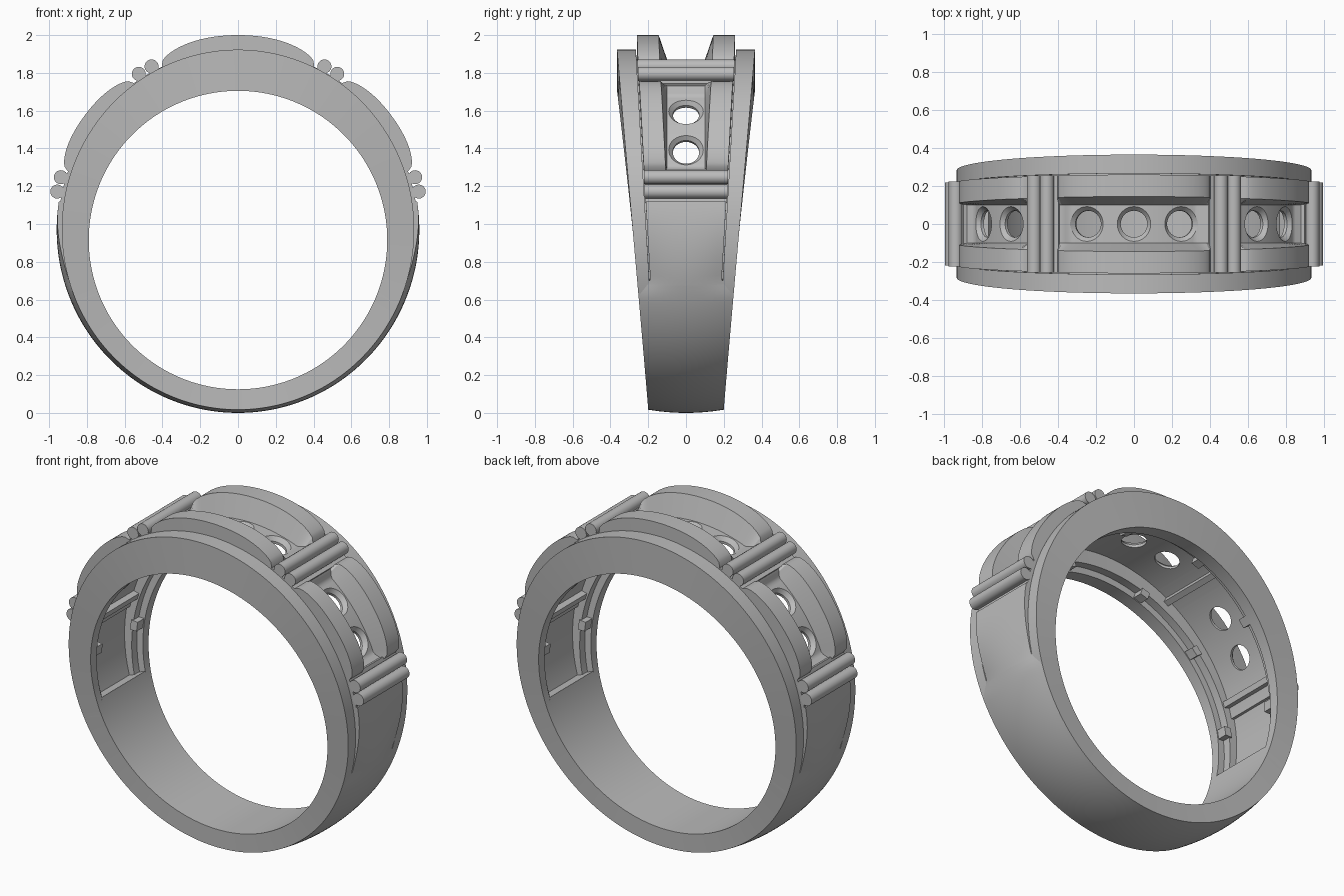
import bpy, bmesh, math
from mathutils import Vector, Matrix

if "Cube" in bpy.data.objects:
    bpy.data.objects.remove(bpy.data.objects["Cube"], do_unlink=True)

metal = bpy.data.materials.new("grey_metal")
metal.use_nodes = True
grey = (0.5, 0.5, 0.5, 1)
metal.diffuse_color = grey
metal.node_tree.nodes["Principled BSDF"].inputs["Base Color"].default_value = grey

CZ = 0.97          # hub height; angles run in degrees from the top
POCKET_END = 108   # where the hollow inside of the ring stops


def polar(t, y, r):
    a = math.radians(t)
    return Vector((r * math.sin(a), y, CZ + r * math.cos(a)))


def ellipse(t, rx, rz):
    a = math.radians(t)
    return 1 / math.hypot(math.sin(a) / rx, math.cos(a) / rz)


def inner(t):      # finger hole, slightly below the hub
    a = math.radians(t)
    return -0.055 * math.cos(a) + math.sqrt(0.79 ** 2 - (0.055 * math.sin(a)) ** 2)


def rail_out(t):
    return ellipse(t, 0.933, 0.953)


def height(t):
    return CZ + 0.95 * math.cos(math.radians(t))


def ring_half(t):  # tapered overall half width
    return 0.198 + 0.087 * height(t)


def band_half(t):  # half width of the raised centre band
    return 0.19 + 0.058 * (height(t) - 0.72)


def smooth(x):
    x = min(1, max(0, x))
    return x * x * (3 - 2 * x)


def finish(bm, name, angle=30):
    bmesh.ops.recalc_face_normals(bm, faces=bm.faces)
    me = bpy.data.meshes.new(name)
    bm.to_mesh(me)
    bm.free()
    ob = bpy.data.objects.new(name, me)
    bpy.context.collection.objects.link(ob)
    me.materials.append(metal)
    shade(ob, angle)
    return ob


def shade(ob, angle=30):
    bpy.ops.object.select_all(action='DESELECT')
    ob.select_set(True)
    bpy.context.view_layer.objects.active = ob
    bpy.ops.object.shade_smooth_by_angle(angle=math.radians(angle))


def sweep(name, t0, t1, section, step=1.5):
    """Sweep a closed (y, r) section, which may vary with angle, from t0 to t1."""
    bm = bmesh.new()
    n = max(2, round((t1 - t0) / step))
    rows = []
    for i in range(n + 1):
        t = t0 + (t1 - t0) * i / n
        rows.append([bm.verts.new(polar(t, y, r)) for y, r in section(t)])
    for a, b in zip(rows, rows[1:]):
        for j in range(len(a)):
            k = (j + 1) % len(a)
            bm.faces.new((a[j], a[k], b[k], b[j]))
    bm.faces.new(rows[0])
    bm.faces.new(rows[-1])
    return finish(bm, name)


# Side rails with an inner ledge that faces the hollow
def rail_section(side):
    def section(t):
        w, b, i, o = ring_half(t), band_half(t), inner(t), rail_out(t)
        pts = [(w, i), (w, o), (b + 0.006, o), (b + 0.006, o - 0.03),
               (b - 0.03, o - 0.03), (b - 0.03, i + 0.04), (b + 0.02, i + 0.04), (b + 0.02, i)]
        return [(side * y, r) for y, r in pts]
    return section


for side, label in ((-1, "front"), (1, "back")):
    sweep(label + "_rail", -115, 115, rail_section(side))


# Solid domed band: shoulders over a pocket, then the full-width lower shank
def band_section(floor):
    def section(t):
        s = abs(t) if t <= 180 else 360 - t
        blend = smooth((s - 106) / 7)
        w = band_half(t) + (ring_half(t) - band_half(t)) * blend
        top = ellipse(t, 0.96, 0.97)
        drop = (top - rail_out(t)) * smooth((s - 82) / 26)
        pts = [(w * u / 6, top - drop * (u / 6) ** 2) for u in range(-6, 7)]
        base = floor or inner(t)
        return pts + [(w, base), (-w, base)]
    return section


sweep("lower_shank", POCKET_END, 360 - POCKET_END, band_section(None))
for a0, a1, label in ((81, POCKET_END, "left"), (-POCKET_END, -81, "right")):
    sweep(label + "_shoulder", a0, a1, band_section(0.88))


# Stone channels: raised walls with sloped sides, a floor and drilled seats
def channel_section(a0, a1, crest):
    def section(t):
        u = min(1, abs(2 * t - a0 - a1) / (a1 - a0))
        b = band_half(t)
        rt = 0.955 + (crest - 0.955) * math.sqrt(1 - u ** 3)
        rf = 0.9 + 0.04 * smooth((u - 0.84) / 0.16)
        half = [(0.1, rf), (b - 0.115, rt), (b, rt), (b, 0.86)]
        return [(-y, r) for y, r in reversed(half)] + half
    return section


def seat_cutter(t):
    profile = [(0, 0.78), (0.07, 0.78), (0.07, 0.875), (0.096, 0.905), (0.096, 1.1), (0, 1.1)]
    bm = bmesh.new()
    vs = [bm.verts.new((x, 0, z)) for x, z in profile]
    es = [bm.edges.new(p) for p in zip(vs, vs[1:])]
    bmesh.ops.spin(bm, geom=vs + es, cent=(0, 0, 0), axis=(0, 0, 1),
                   angle=math.tau, steps=32)
    bmesh.ops.remove_doubles(bm, verts=bm.verts, dist=0.0001)
    bm.transform(Matrix.Translation((0, 0, CZ)) @ Matrix.Rotation(math.radians(t), 4, 'Y'))
    return finish(bm, "seat_cutter")


channels = [("top_channel", -25, 25, 1.03, (-16, 0, 16)),
            ("left_channel", 35.5, 71, 1.012, (46, 62)),
            ("right_channel", -71, -35.5, 1.012, (-46, -62))]
for name, a0, a1, crest, seats in channels:
    ob = sweep(name, a0, a1, channel_section(a0, a1, crest), 1)
    for t in seats:
        cutter = seat_cutter(t)
        bpy.context.view_layer.objects.active = ob
        mod = ob.modifiers.new("seat", 'BOOLEAN')
        mod.object = cutter
        mod.solver = 'EXACT'
        bpy.ops.object.modifier_apply(modifier=mod.name)
        bpy.data.objects.remove(cutter, do_unlink=True)
    shade(ob)


# Dividers between channels: a block, an inner rib and two round bars
def block_section(lo, hi):
    def section(t):
        b = band_half(t)
        return [(-b, lo), (-b, hi), (b, hi), (b, lo)]
    return section


def bar(name, t):
    bm = bmesh.new()
    bmesh.ops.create_cone(bm, cap_ends=True, segments=24, radius1=0.037, radius2=0.037,
                          depth=2 * band_half(t) + 0.006)
    bm.transform(Matrix.Translation(polar(t, 0, 0.978)) @ Matrix.Rotation(math.pi / 2, 4, 'X'))
    finish(bm, name)


for s, label in ((1, "left"), (-1, "right")):
    for mid, place in ((30.2, "upper"), (75.8, "lower")):
        name = label + "_" + place
        lo, hi = sorted((s * (mid - 5.5), s * (mid + 5.5)))
        sweep(name + "_divider", lo, hi, block_section(0.86, 0.952))
        sweep(name + "_rib", s * mid - 1.2, s * mid + 1.2, block_section(0.825, 0.87))
        for k, d in enumerate((-2.3, 2.3)):
            bar(name + "_bar_%d" % (k + 1), s * (mid + d))

# Small tabs on the inner ledges
for s in (-1, 1):
    for t in (20, 52, 88):
        for side in (-1, 1):
            def tab(a, side=side):
                b, i = band_half(a), inner(a)
                pts = [(b + 0.022, i + 0.006), (b + 0.022, i + 0.05),
                       (b - 0.04, i + 0.05), (b - 0.04, i + 0.006)]
                return [(side * y, r) for y, r in pts]
            sweep("inner_tab", s * t - 2, s * t + 2, tab)
